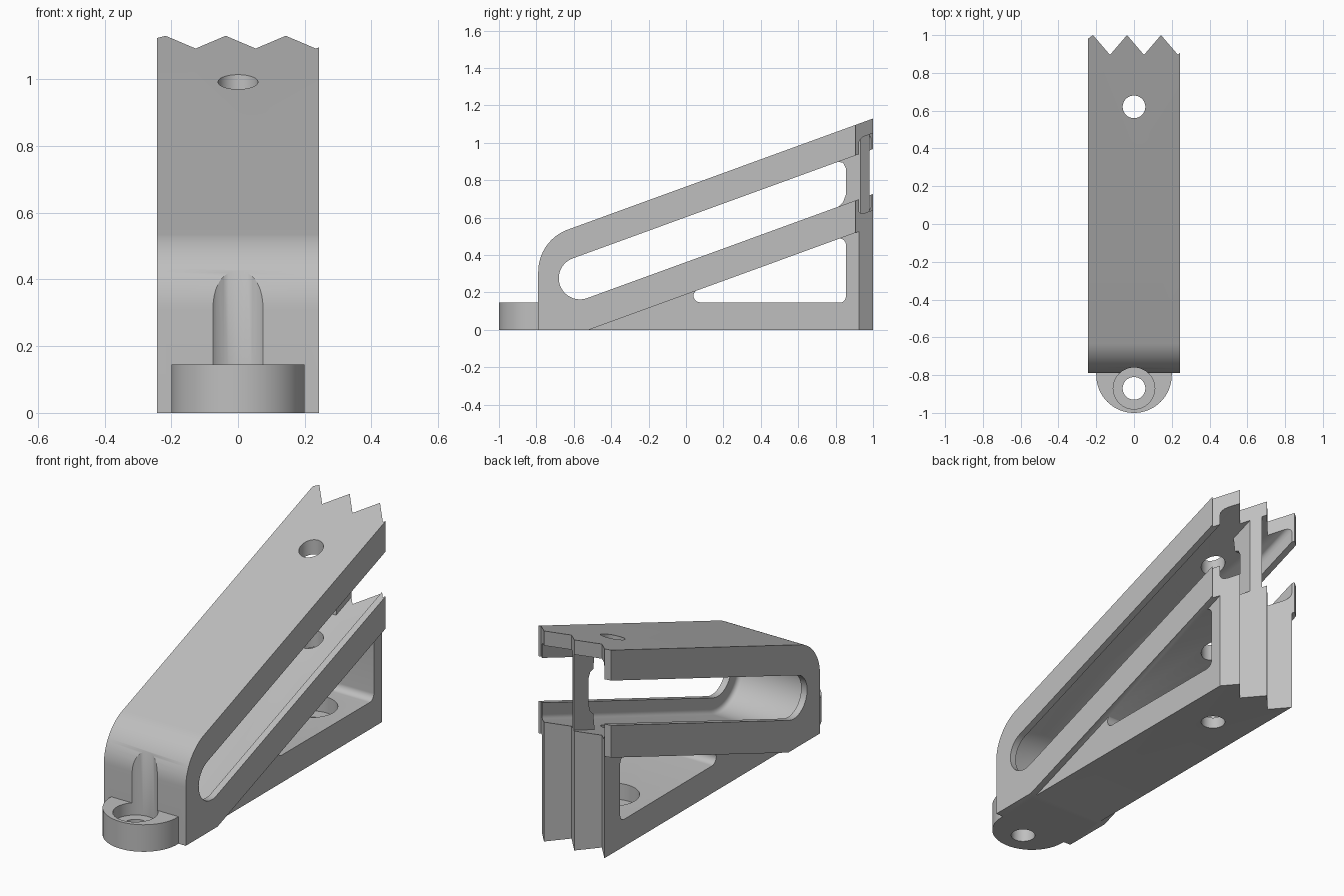
import bpy, bmesh, math
from mathutils import Vector, Matrix

cube = bpy.data.objects.get("Cube")
if cube:
    bpy.data.objects.remove(cube, do_unlink=True)

SLOPE = math.tan(math.radians(20))
HALF, INNER = 0.243, 0.208          # half widths of the beams and of the gusset
SLOT_Y, SLOT_Z, SLOT_R = -0.567, 0.276, 0.113

steel = bpy.data.materials.new("plain grey")
steel.diffuse_color = (0.52, 0.52, 0.52, 1)
steel.use_nodes = True
steel.node_tree.nodes["Principled BSDF"].inputs["Base Color"].default_value = steel.diffuse_color


def finish(name, bm):
    bmesh.ops.recalc_face_normals(bm, faces=bm.faces)
    mesh = bpy.data.meshes.new(name)
    bm.to_mesh(mesh)
    bm.free()
    mesh.materials.append(steel)
    obj = bpy.data.objects.new(name, mesh)
    bpy.context.collection.objects.link(obj)
    return obj


def prism(name, points, low, high, axis="x", bevel=0):
    """Extrude an outline of (y, z) along x, or of (x, y) along z."""
    bm = bmesh.new()
    place = (lambda p: (low, *p)) if axis == "x" else (lambda p: (*p, low))
    face = bm.faces.new([bm.verts.new(place(p)) for p in points])
    step = Vector((high - low, 0, 0)) if axis == "x" else Vector((0, 0, high - low))
    new = bmesh.ops.extrude_face_region(bm, geom=[face])["geom"]
    bmesh.ops.translate(bm, vec=step, verts=[v for v in new if isinstance(v, bmesh.types.BMVert)])
    if bevel:
        rim = [e for e in bm.edges if abs(e.verts[0].co.x - e.verts[1].co.x) < 1e-5]
        bmesh.ops.bevel(bm, geom=rim, offset=bevel, segments=4, profile=0.5, affect="EDGES")
    return finish(name, bm)


def cylinder(name, y, radius, low, high):
    bm = bmesh.new()
    bmesh.ops.create_cone(bm, cap_ends=True, segments=48, radius1=radius, radius2=radius,
                          depth=high - low, matrix=Matrix.Translation((0, y, (low + high) / 2)))
    return finish(name, bm)


def rounded(corners, steps=12):
    """Outline with each corner (u, v, radius) filleted."""
    out = []
    for i, (u, v, r) in enumerate(corners):
        p = Vector((u, v))
        if not r:
            out.append(tuple(p))
            continue
        a = (Vector(corners[i - 1][:2]) - p).normalized()
        b = (Vector(corners[(i + 1) % len(corners)][:2]) - p).normalized()
        half = a.angle(b) / 2
        centre = p + (a + b).normalized() * r / math.sin(half)
        start = p + a * r / math.tan(half) - centre
        end = p + b * r / math.tan(half) - centre
        sweep = start.angle(end)
        for k in range(steps + 1):
            t = k / steps
            w = (start * math.sin((1 - t) * sweep) + end * math.sin(t * sweep)) / math.sin(sweep)
            out.append(tuple(centre + w))
    return out


def slot_outline(radius):
    """Sloped slot, round at the front and open past the back."""
    arc = [math.radians(110 + 180 * k / 24) for k in range(25)]
    pts = [(SLOT_Y + radius * math.cos(a), SLOT_Z + radius * math.sin(a)) for a in arc]
    run = 1.3
    return ([(pts[0][0] + 2, pts[0][1] + 2 * SLOPE)] + pts
            + [(pts[-1][0] + 2, pts[-1][1] + 2 * SLOPE)])


def combine(target, tool, operation):
    mod = target.modifiers.new(operation.lower(), "BOOLEAN")
    mod.object, mod.operation, mod.solver = tool, operation, "EXACT"
    bpy.context.view_layer.objects.active = target
    bpy.ops.object.modifier_apply(modifier=mod.name)
    bpy.data.objects.remove(tool, do_unlink=True)


def under(y):
    return SLOPE * (y + 0.52)


def middle(y):
    return SLOT_Z + SLOPE * (y - SLOT_Y)


# Folded pair of sloping beams with a slot that widens inside
top = lambda y: 1.13 + SLOPE * (y - 1)
bracket = prism("sloped_bracket", rounded([
    (-0.79, 0, 0), (-0.79, top(-0.79), 0.24), (1.05, top(1.05), 0),
    (1.05, under(1.05), 0), (-0.52, 0, 0)], 20), -HALF, HALF)
combine(bracket, prism("slot_cutter", slot_outline(SLOT_R), -0.4, 0.4), "DIFFERENCE")
combine(bracket, prism("groove_cutter", slot_outline(SLOT_R + 0.08), -INNER, INNER, bevel=0.025), "DIFFERENCE")

# Narrower triangular gusset with a rounded window
lift = 0.03
gusset = prism("gusset", [(-0.55, 0), (1.05, 0), (1.05, under(1.05) + lift),
                          (-0.52, lift), (-0.55, lift)], -INNER, INNER)
left = 0.145 / SLOPE - 0.52
window = rounded([(left, 0.148, 0.035), (0.855, 0.145, 0.035), (0.855, under(0.855) + 0.003, 0.035)])
combine(gusset, prism("window_cutter", window, -0.4, 0.4), "DIFFERENCE")
combine(bracket, gusset, "UNION")

# Thin upright web joining the beams at the back, flared at its ends
flare = [(0.80, 0.23), (0.815, 0.12), (0.84, 0.105), (0.855, 0.07)]
web = [(y, middle(y) + d) for y, d in flare]
web += [(y, middle(y) - d) for y, d in reversed(flare)]
web += [(1.05, middle(1.05) - 0.23), (1.05, middle(1.05) + 0.23)]
combine(bracket, prism("back_web", web, -0.02, 0.02), "UNION")

# Round front tab
tab = [(0.2 * math.cos(a), -0.8 + 0.2 * math.sin(a))
       for a in (math.pi + math.pi * k / 32 for k in range(33))]
tab += [(0.2, -0.77), (-0.2, -0.77)]
combine(bracket, prism("front_tab", tab, 0, 0.145, "z"), "UNION")

# Screw holes and their counterbores
for y, radius, low, high in [(-0.87, 0.11, 0.08, 1), (-0.87, 0.06, -0.1, 0.2),
                             (0.62, 0.06, -0.1, 1.4), (0.62, 0.13, 0.06, 0.2)]:
    combine(bracket, cylinder("hole_cutter", y, radius, low, high), "DIFFERENCE")

# Zigzag back edge
teeth = [(-0.3, 0.94), (-0.217, 1)]
for k in range(3):
    teeth += [(-0.127 + 0.18 * k, 0.895), (-0.037 + 0.18 * k, 1)]
teeth[-1] = (0.3, 0.965)
teeth += [(0.3, 1.3), (-0.3, 1.3)]
combine(bracket, prism("teeth_cutter", teeth, -0.2, 1.5, "z"), "DIFFERENCE")

bpy.ops.object.select_all(action="DESELECT")
bracket.select_set(True)
bpy.context.view_layer.objects.active = bracket
bpy.ops.object.shade_smooth_by_angle(angle=math.radians(30))
